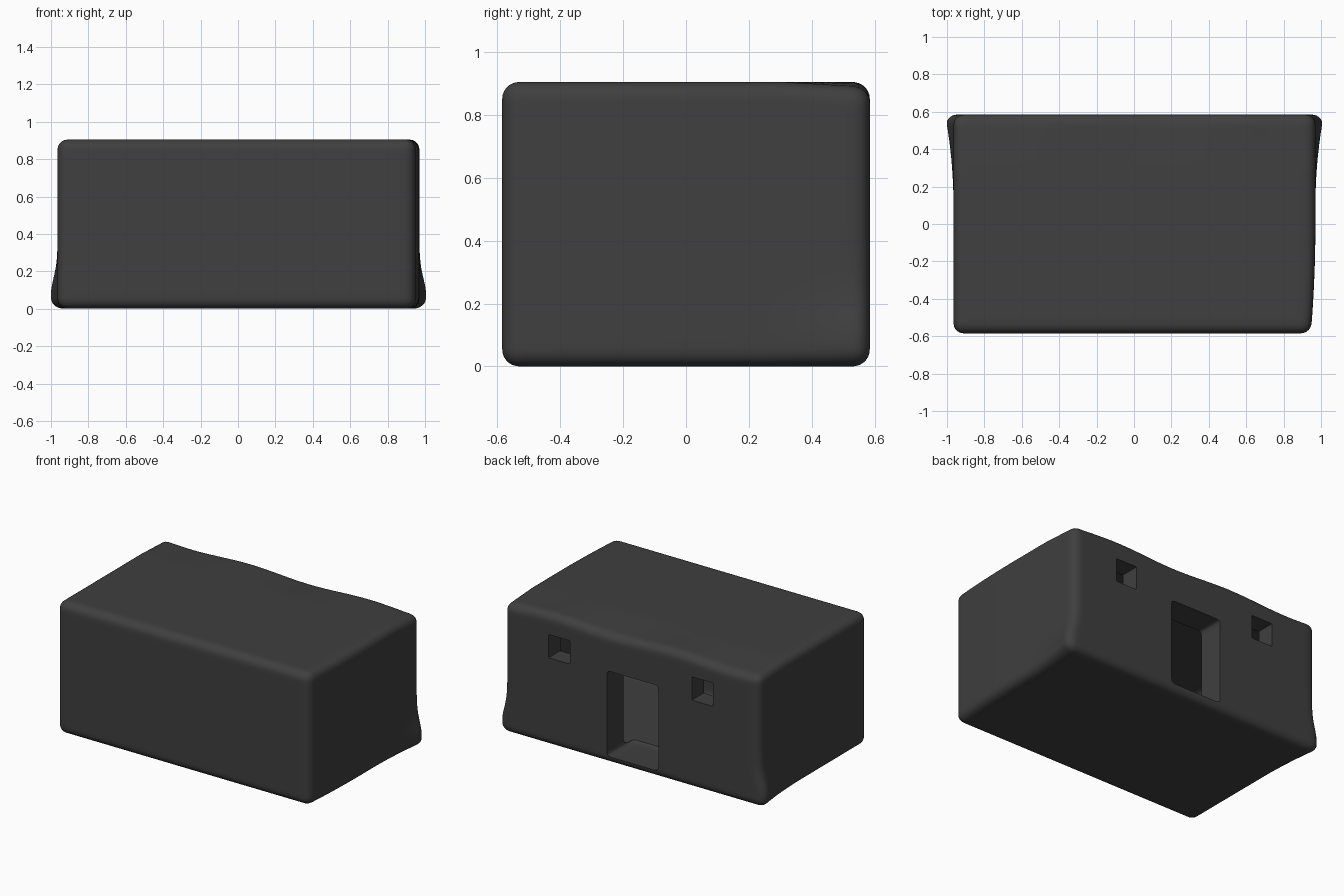
import bpy, bmesh
from math import sin, pi, exp
from mathutils import Vector

if "Cube" in bpy.data.objects:
    bpy.data.objects.remove(bpy.data.objects["Cube"])


def rounded_box(name, lo, hi, r, cuts, warp=None):
    """Box with softly rounded edges, optionally deformed by warp(co)."""
    bm = bmesh.new()
    bmesh.ops.create_cube(bm, size=2)
    bmesh.ops.subdivide_edges(bm, edges=bm.edges[:], cuts=cuts, use_grid_fill=True)
    c = [(a + b) / 2 for a, b in zip(lo, hi)]
    h = [(b - a) / 2 for a, b in zip(lo, hi)]
    for v in bm.verts:
        p = Vector([sin(v.co[i] * pi / 2) * h[i] for i in range(3)])
        core = Vector([max(r - h[i], min(h[i] - r, p[i])) for i in range(3)])
        p = core + (p - core).normalized() * r + Vector(c)
        v.co = warp(p) if warp else p
    bmesh.ops.recalc_face_normals(bm, faces=bm.faces[:])
    me = bpy.data.meshes.new(name)
    bm.to_mesh(me)
    bm.free()
    ob = bpy.data.objects.new(name, me)
    bpy.context.collection.objects.link(ob)
    return ob


def wall_warp(p):
    # handmade look: base corners flare out at the back, front narrows a little
    x, y, z = p
    back = max(0.0, min(1.0, (y - 0.1) / 0.45))
    low = exp(-((z - 0.07) / 0.13) ** 2)
    x *= 1 + 0.04 * low * back ** 2
    if x > 0:
        x *= 1 - 0.025 * max(0.0, -y / 0.58) ** 2
    # gentle unevenness of the rear eave
    eave = max(0.0, (z - 0.6) / 0.3) * max(0.0, (y - 0.3) / 0.28)
    z -= 0.02 * eave * (0.5 + 0.5 * sin(7 * x + 0.5))
    return Vector((x, y, z))


def room_warp(p):
    # rear wall is thicker around the doorway
    if p.y > 0:
        p.y -= 0.06 * (p.y / 0.46) * exp(-(p.x / 0.36) ** 4)
    return p


# outer walls, roof and floor slab
house = rounded_box("house_shell", (-0.965, -0.585, 0.0), (0.97, 0.585, 0.905), 0.055, 36, wall_warp)

# hollow room, doorway and windows
cutters = [
    rounded_box("room_cutter", (-0.85, -0.47, 0.06), (0.85, 0.46, 0.79), 0.04, 20, room_warp),
    rounded_box("door_cutter", (-0.2, 0.3, 0.05), (0.19, 0.75, 0.635), 0.025, 11),
]
for x in (-0.535, 0.55):
    cutters.append(rounded_box("window_cutter", (x - 0.08, 0.36, 0.605), (x + 0.08, 0.75, 0.765), 0.006, 7))

bpy.context.view_layer.objects.active = house
for c in cutters:
    m = house.modifiers.new("opening", 'BOOLEAN')
    m.operation = 'DIFFERENCE'
    m.solver = 'EXACT'
    m.object = c
    bpy.ops.object.modifier_apply(modifier=m.name)
for c in cutters:
    bpy.data.objects.remove(c)

# dark clay finish
mat = bpy.data.materials.new("dark_clay")
mat.diffuse_color = (0.05, 0.05, 0.05, 1)
mat.use_nodes = True
mat.node_tree.nodes["Principled BSDF"].inputs["Base Color"].default_value = mat.diffuse_color
house.data.materials.clear()
house.data.materials.append(mat)
for o in bpy.context.selected_objects:
    o.select_set(False)
house.select_set(True)
bpy.ops.object.shade_smooth_by_angle(angle=0.6)
